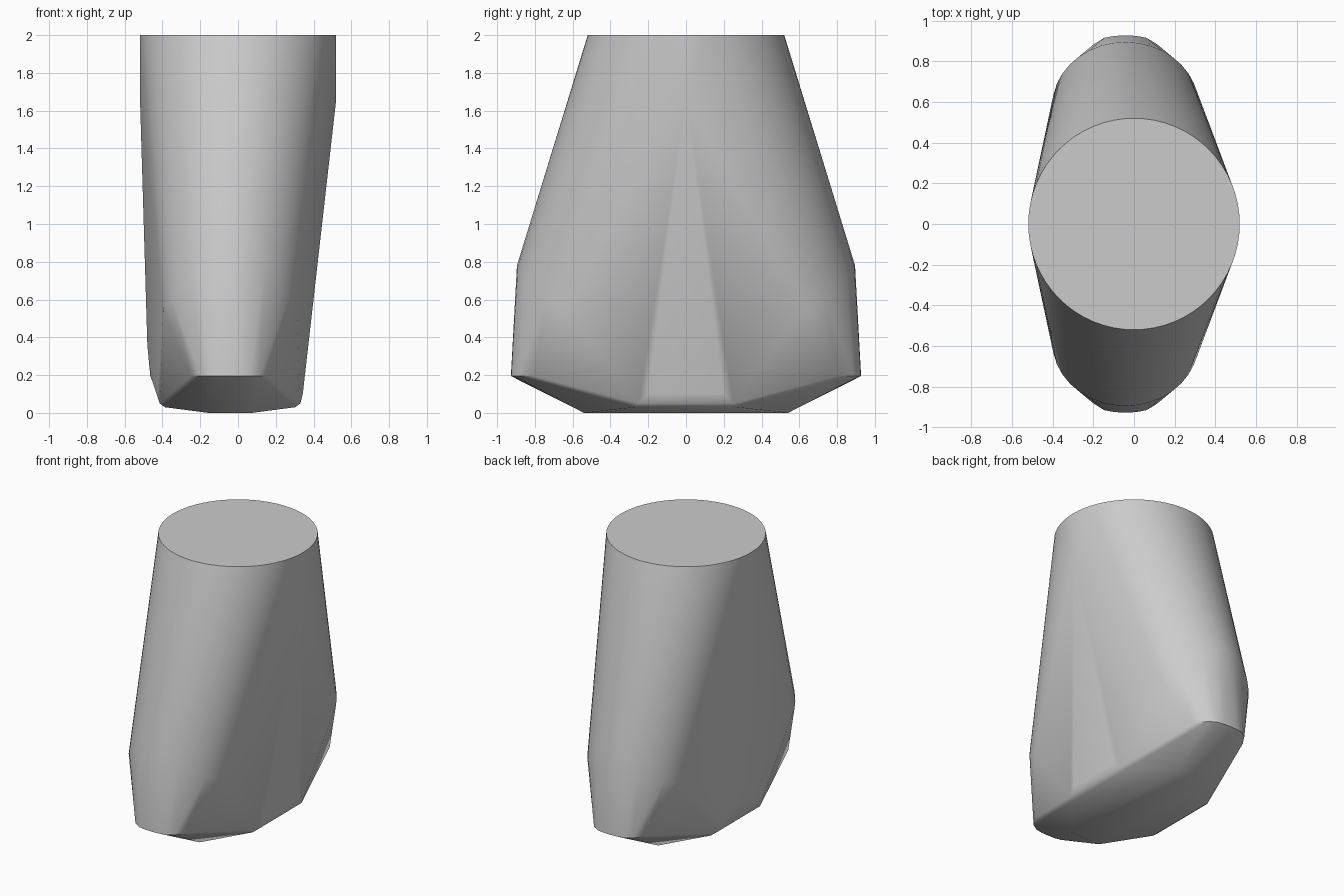
import bpy, bmesh, math

if "Cube" in bpy.data.objects:
    bpy.data.objects.remove(bpy.data.objects["Cube"])

CX = -0.042  # the lower body leans slightly to the left
pts = []

# flat round top
for i in range(64):
    a = 2 * math.pi * i / 64
    pts.append((0.52 * math.cos(a), 0.52 * math.sin(a), 2.0))

# side ridges: right side flat, left side a little fuller
pts += [(0.52, 0, 1.66), (-0.52, 0, 1.7), (-0.48, 0, 0.36), (-0.465, 0, 0.2)]

for s in (-1, 1):
    # rounded shoulder, dropping toward its ends
    for i in range(17):
        a = math.pi * (0.06 + 0.88 * i / 16)
        c = math.cos(a)
        pts.append((CX + 0.36 * c, s * (0.58 + 0.315 * math.sin(a)), 0.78 - 0.24 * c * c))
    # toe rim
    for i in range(9):
        u = -1 + i / 4
        pts.append((CX + 0.207 * u, s * (0.927 - 0.1 * u ** 4 - 0.02 * u * u), 0.195))
    # lower side corners and sole
    for m in (-1, 1):
        pts += [(CX + m * 0.385, s * 0.2, 0.1), (CX + m * 0.372, s * 0.25, 0.05),
                (CX + m * 0.345, s * 0.27, 0.03), (CX + m * 0.115, s * 0.54, 0.0)]

bm = bmesh.new()
for p in pts:
    bm.verts.new(p)
res = bmesh.ops.convex_hull(bm, input=bm.verts[:])
bmesh.ops.delete(bm, geom=list({v for v in bm.verts if not v.link_faces}), context='VERTS')
bmesh.ops.dissolve_limit(bm, angle_limit=0.005, verts=bm.verts[:], edges=bm.edges[:])
bmesh.ops.recalc_face_normals(bm, faces=bm.faces[:])

mesh = bpy.data.meshes.new("tapered_body")
bm.to_mesh(mesh)
bm.free()
body = bpy.data.objects.new("tapered_body", mesh)
bpy.context.collection.objects.link(body)

mat = bpy.data.materials.new("plain grey")
mat.diffuse_color = (0.6, 0.6, 0.6, 1)
mat.use_nodes = True
mat.node_tree.nodes["Principled BSDF"].inputs["Base Color"].default_value = mat.diffuse_color
mesh.materials.append(mat)

bpy.context.view_layer.objects.active = body
body.select_set(True)
bpy.ops.object.shade_smooth_by_angle(angle=math.radians(30))
